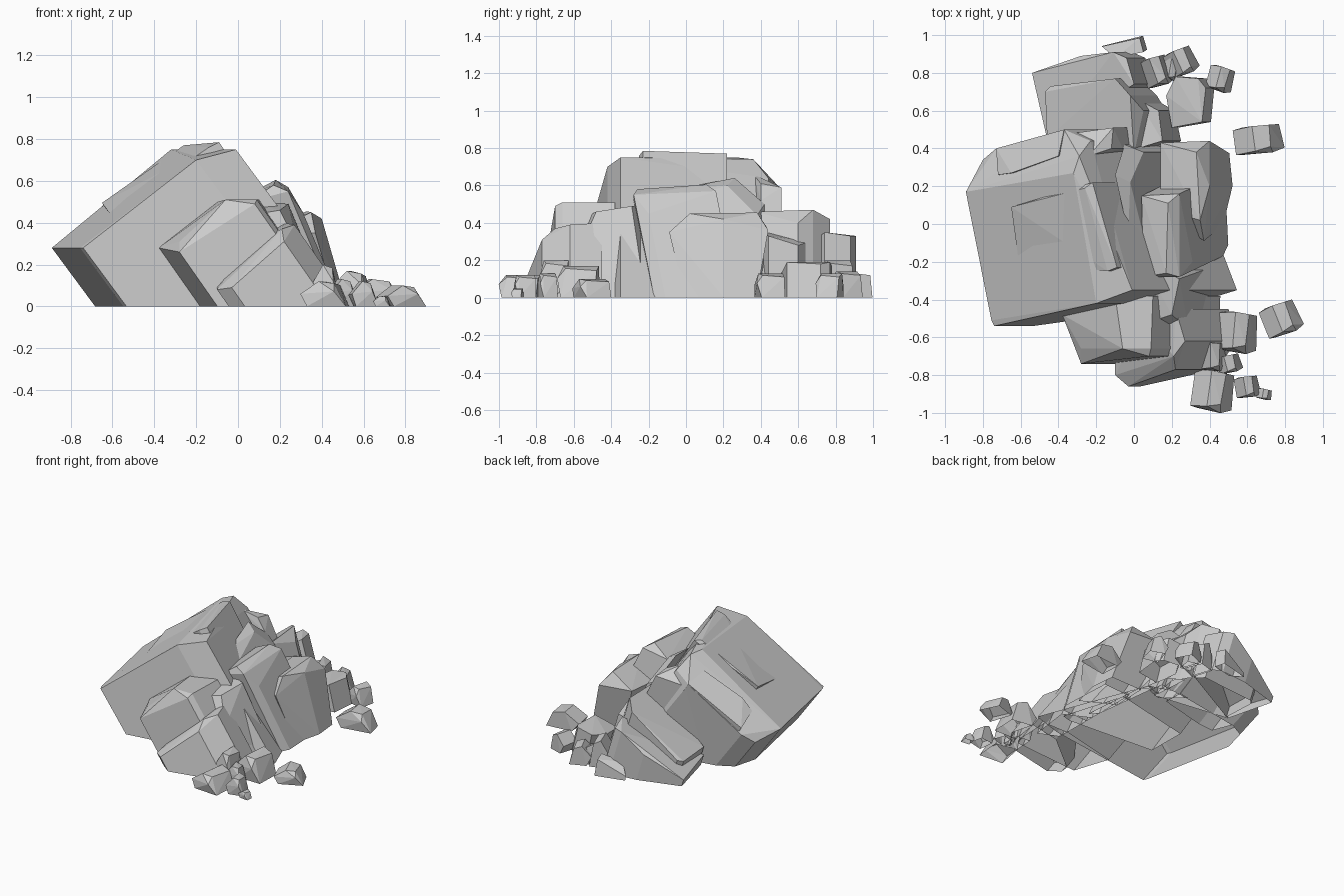
import bpy, bmesh, math

stone = bpy.data.materials.new("grey stone")
stone.diffuse_color = (0.6, 0.6, 0.6, 1)


def hull(name, pts):
    """Flat-faced convex stone through the given points, open underneath."""
    bm = bmesh.new()
    for p in pts:
        bm.verts.new(p)
    res = bmesh.ops.convex_hull(bm, input=bm.verts[:])
    loose = {g for g in res["geom_interior"] + res["geom_unused"]
             if isinstance(g, bmesh.types.BMVert)}
    bmesh.ops.delete(bm, geom=list(loose), context='VERTS')
    bmesh.ops.dissolve_limit(bm, angle_limit=math.radians(4),
                             verts=bm.verts[:], edges=bm.edges[:])
    bmesh.ops.recalc_face_normals(bm, faces=bm.faces[:])
    floor = [f for f in bm.faces if all(v.co.z < 0.001 for v in f.verts)]
    bmesh.ops.delete(bm, geom=floor, context='FACES')
    me = bpy.data.meshes.new(name)
    bm.to_mesh(me)
    bm.free()
    me.materials.append(stone)
    ob = bpy.data.objects.new(name, me)
    bpy.context.collection.objects.link(ob)


def slab(name, top, lean=0.65, lean_y=0.0, taper=0.0):
    """Leaning block: top outline slid down along the lean to the ground."""
    cy = sum(p[1] for p in top) / len(top)
    base = [(x + lean * z, y + lean_y * z + taper * (cy - y), 0) for x, y, z in top]
    hull(name, top + base)


def pebble(name, cx, cy, wx, wy, h, yaw=0.0):
    """Small tapered stone with one cut corner and a tilted top."""
    c, s = math.cos(math.radians(yaw)), math.sin(math.radians(yaw))
    shape = [(-.35, -.45, 0), (.5, -.4, 0), (.45, .4, 0), (-.3, .45, 0),
             (-.5, -.42, .5), (-.5, .4, .45), (.25, -.5, .6),
             (-.1, -.38, 1), (.22, -.3, .92), (.25, .42, .85), (-.1, .45, 1)]
    hull(name, [(cx + c * x * wx - s * y * wy, cy + s * x * wx + c * y * wy, z * h)
                for x, y, z in shape])


# main tilted slab and the plates breaking its top
slab("main_slab", [(-.89, .17, .28), (-.80, .34, .22), (-.73, .40, .28), (-.37, .50, .59),
                   (-.23, .44, .64), (-.29, .36, .74), (-.32, .27, .75), (-.01, -.35, .75),
                   (.10, -.28, .55), (-.20, -.42, .70), (-.74, -.54, .28), (-.755, -.51, .28)], 0.74)
slab("top_plate", [(-.65, .09, .495), (-.26, .19, .77), (-.22, .22, .77), (-.09, -.23, .785),
                   (-.14, -.25, .76), (-.61, -.2, .44), (-.05, -.2, .68), (-.17, .22, .66)])
slab("back_edge_plate", [(-.65, .27, .48), (-.72, .26, .40), (-.73, .40, .33),
                         (-.37, .5, .595), (-.40, .36, .65)])

# front slabs, stepping down
slab("front_slab", [(-.38, -.48, .28), (-.28, -.74, .26), (-.28, -.66, .31), (-.06, -.66, .51),
                    (.08, -.70, .49), (.09, -.66, .51), (.10, -.38, .51), (-.1, -.38, .5)], 0.7)
slab("front_low_slab", [(-.10, -.74, .09), (-.10, -.80, .08), (-.03, -.86, .09), (.22, -.77, .31),
                        (.21, -.70, .37), (.27, -.62, .39), (.22, -.45, .40), (.05, -.5, .3)], 0.7)
slab("front_right_slab", [(.05, -.20, .50), (.24, -.29, .49), (.20, -.48, .46),
                          (.29, -.56, .28), (.08, -.52, .44)], 0.42, 0.15)

# slabs against the broken right side
slab("middle_slab", [(.04, .15, .53), (.05, -.28, .50), (.18, .11, .605), (.17, -.26, .58),
                     (.24, -.28, .55), (.24, .16, .57), (.31, -.2, .45)], 0.42, 0.2)
slab("right_slab", [(.14, .08, .35), (.14, .43, .38), (.33, .38, .455), (.35, .02, .45),
                    (.37, -.09, .35), (.40, .44, .36), (.40, .2, .42)], 0.29, 0.0, 0.28)
slab("gap_slab", [(-.10, .26, .64), (-.05, .42, .50), (.05, .38, .44), (.06, -.10, .50),
                  (-.03, -.05, .58), (-.02, .22, .60)], 0.5)
slab("ridge_slab", [(-.33, .48, .56), (-.11, .51, .59), (-.12, .40, .61),
                    (-.24, .36, .66), (-.06, .4, .52)], 0.5)

# back slabs
slab("back_slab", [(-.46, .45, .14), (-.47, .70, .13), (-.44, .73, .14), (-.10, .77, .42),
                   (-.02, .68, .47), (.00, .37, .46), (.05, .6, .4)], 0.3)
slab("back_low_slab", [(-.54, .80, .05), (-.46, .45, .08), (-.28, .89, .20), (-.11, .91, .33),
                       (-.04, .88, .33), (.00, .74, .35)], 0.3)
slab("back_filler", [(.02, .40, .36), (.02, .66, .30), (.13, .60, .28), (.15, .44, .33)], 0.3)
slab("back_right_block", [(.20, .51, .13), (.17, .68, .15), (.22, .78, .17), (.34, .77, .19),
                          (.38, .72, .18), (.36, .54, .19)], 0.25)
slab("back_wedge", [(-.17, .94, .03), (.03, .985, .12), (.05, .91, .13), (-.1, .88, .1)], 0.15, 0.1)

# loose rubble: centre x, y, width x, y, height, yaw
rubble = [(.66, .45, .26, .16, .13, 8), (.46, .77, .14, .14, .13, -15),
          (.25, .86, .16, .15, .14, 25), (.12, .81, .15, .17, .20, 20),
          (.20, .82, .10, .12, .12, -10),
          (.55, -.57, .21, .23, .17, -5), (.78, -.50, .20, .18, .10, 22),
          (.42, -.88, .22, .23, .12, -8), (.60, -.86, .13, .12, .12, 10),
          (.69, -.90, .08, .06, .05, -10), (.50, -.74, .14, .10, .13, 15),
          (.42, -.70, .14, .16, .20, 0)]
for i, r in enumerate(rubble):
    pebble("rubble_stone_%02d" % (i + 1), *r)
